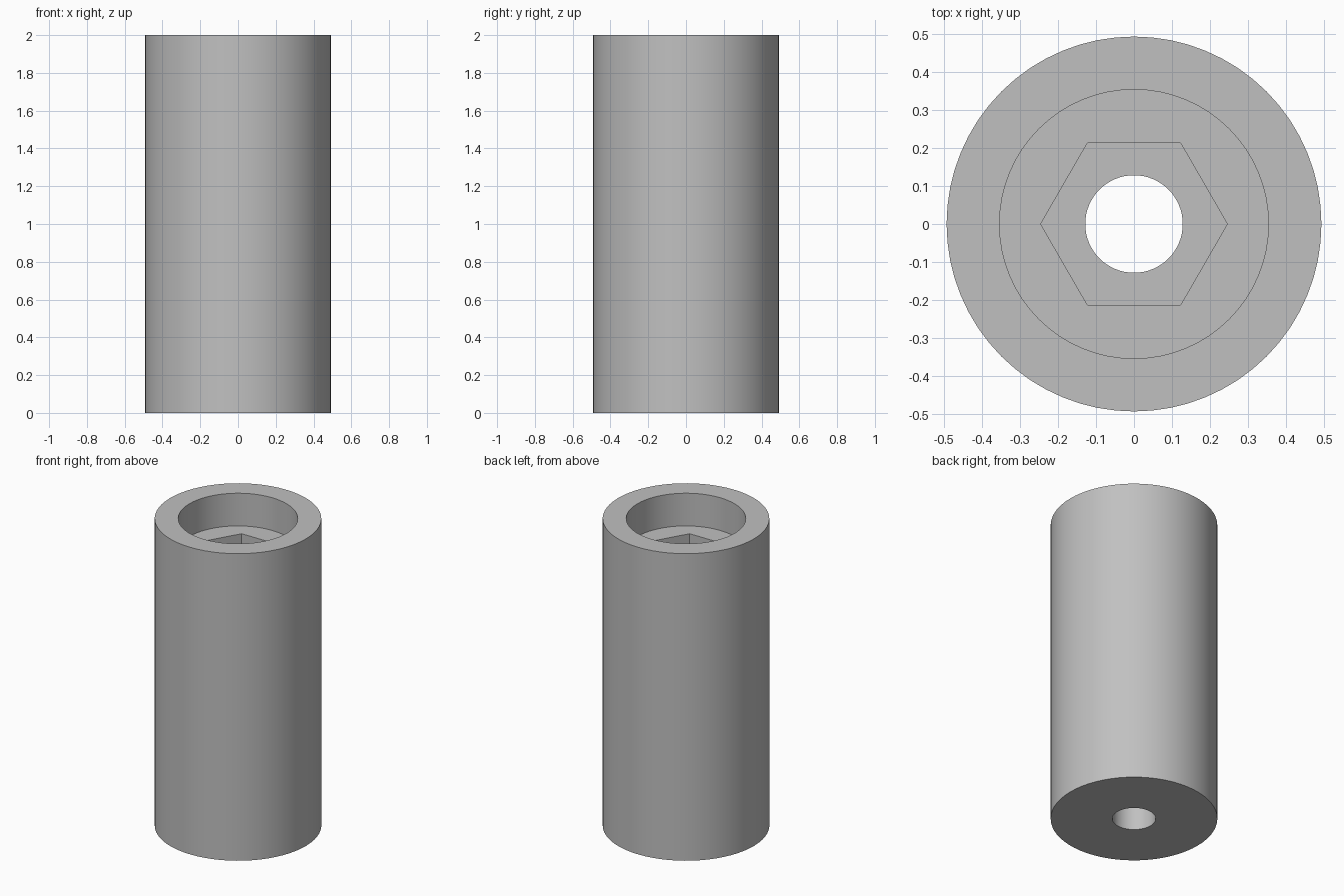
import bpy, bmesh, math

cube = bpy.data.objects.get("Cube")
if cube:
    bpy.data.objects.remove(cube, do_unlink=True)

HEIGHT, BORE_FLOOR, HEX_FLOOR = 2.0, 1.787, 1.57
ROUND = 64

# Stepped tube sections: radius, number of sides, low end, high end
outer = (0.492, ROUND, 0.0, HEIGHT)
bore = (0.353, ROUND, BORE_FLOOR, HEIGHT)
hex_pocket = (0.245, 6, HEX_FLOOR, BORE_FLOOR)
hole = (0.128, ROUND, 0.0, HEX_FLOOR)

bm = bmesh.new()


def ring(radius, sides, z):
    """Closed loop of edges around the axis."""
    verts = []
    for i in range(sides):
        a = math.tau * i / sides
        verts.append(bm.verts.new((radius * math.cos(a), radius * math.sin(a), z)))
    return [bm.edges.new((verts[i - 1], verts[i])) for i in range(sides)]


def wall(radius, sides, low, high):
    """Upright wall; returns its low and high rims."""
    rims = ring(radius, sides, low), ring(radius, sides, high)
    bmesh.ops.bridge_loops(bm, edges=rims[0] + rims[1])
    return rims


def annulus(outside, inside, up):
    """Flat floor between two rims at the same height."""
    bmesh.ops.triangle_fill(bm, edges=outside + inside, use_beauty=True,
                            normal=(0, 0, up))


# Walls
outer_low, outer_high = wall(*outer)
bore_low, bore_high = wall(*bore)
hex_low, hex_high = wall(*hex_pocket)
hole_low, hole_high = wall(*hole)

# Top rim, bore floor, hexagon floor and underside
annulus(outer_high, bore_high, 1)
annulus(bore_low, hex_high, 1)
annulus(hex_low, hole_high, 1)
annulus(outer_low, hole_low, -1)
bmesh.ops.recalc_face_normals(bm, faces=bm.faces[:])

mesh = bpy.data.meshes.new("stepped_sleeve")
bm.to_mesh(mesh)
bm.free()
sleeve = bpy.data.objects.new("stepped_sleeve", mesh)
bpy.context.collection.objects.link(sleeve)

# Plain grey
grey = bpy.data.materials.new("plain_grey")
grey.use_nodes = True
colour = (0.53, 0.53, 0.53, 1.0)
grey.diffuse_color = colour
grey.node_tree.nodes["Principled BSDF"].inputs["Base Color"].default_value = colour
mesh.materials.append(grey)

# Smooth round walls, crisp rims and hexagon corners
bpy.ops.object.select_all(action="DESELECT")
sleeve.select_set(True)
bpy.context.view_layer.objects.active = sleeve
bpy.ops.object.shade_smooth_by_angle(angle=math.radians(30))
